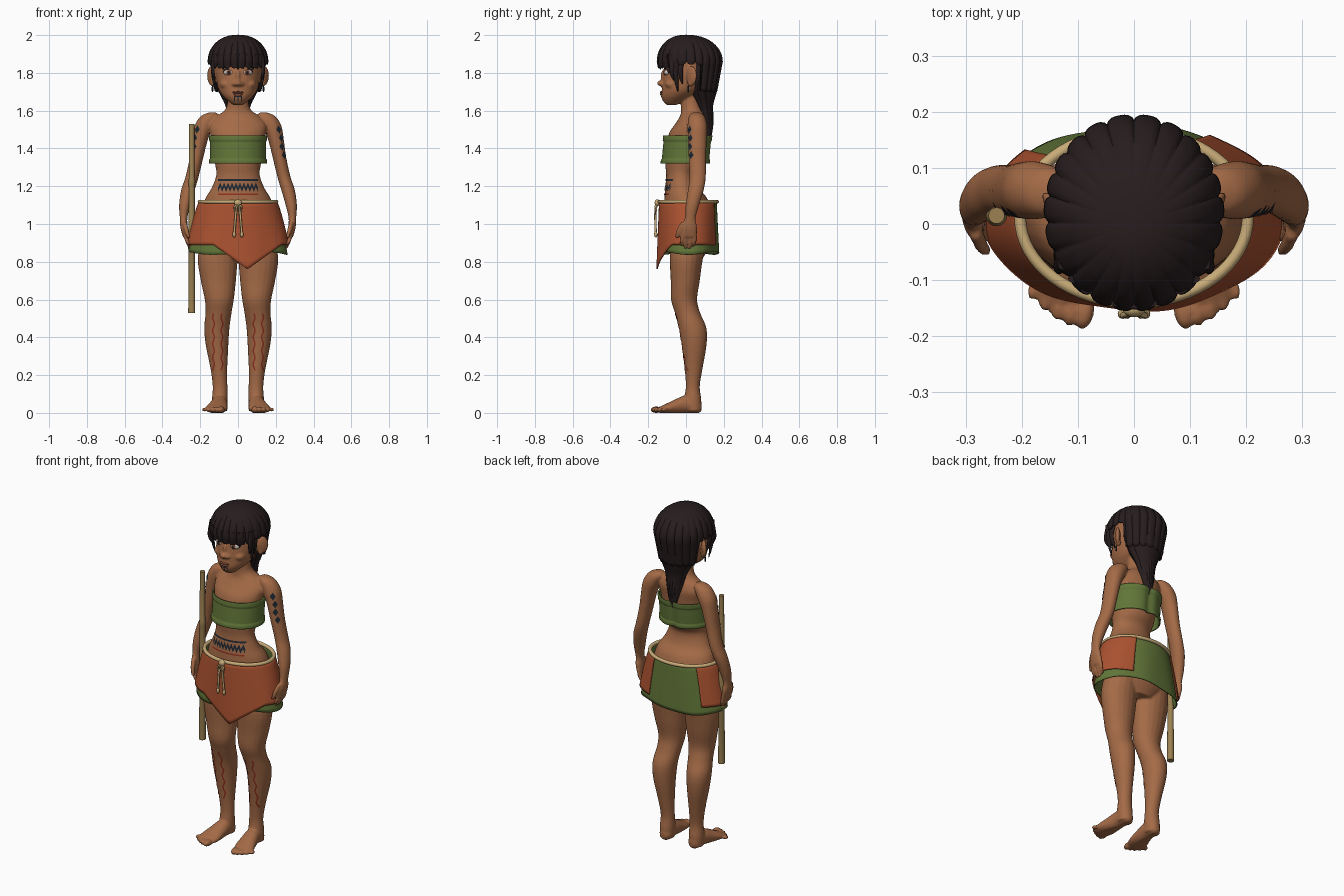
import bpy, bmesh, math
from math import sin, cos, pi, radians, exp
from mathutils import Vector, Matrix
from mathutils.bvhtree import BVHTree

cube = bpy.data.objects.get("Cube")
if cube:
    bpy.data.objects.remove(cube)


def material(name, r, g, b):
    m = bpy.data.materials.new(name)
    m.use_nodes = True
    m.diffuse_color = (r, g, b, 1)
    bsdf = next(n for n in m.node_tree.nodes if n.type == 'BSDF_PRINCIPLED')
    bsdf.inputs["Base Color"].default_value = (r, g, b, 1)
    bsdf.inputs["Roughness"].default_value = 0.8
    return m


skin = material("brown skin", .37, .145, .062)
hair = material("dark hair", .02, .012, .013)
green = material("green cloth", .12, .18, .04)
orange = material("orange cloth", .41, .085, .03)
rope = material("pale rope", .58, .41, .19)
wood = material("staff wood", .33, .22, .085)
navy = material("navy ink", .012, .02, .032)
red = material("red paint", .28, .03, .015)
white = material("eye white", .6, .55, .5)
brown = material("lip brown", .22, .075, .04)


def finish(name, bm, mat, angle=50):
    bmesh.ops.recalc_face_normals(bm, faces=bm.faces)
    mesh = bpy.data.meshes.new(name)
    bm.to_mesh(mesh)
    bm.free()
    obj = bpy.data.objects.new(name, mesh)
    bpy.context.collection.objects.link(obj)
    mesh.materials.append(mat)
    bpy.ops.object.select_all(action='DESELECT')
    obj.select_set(True)
    bpy.context.view_layer.objects.active = obj
    bpy.ops.object.shade_smooth_by_angle(angle=radians(angle))
    return obj


def spline(a, b, c, d, t):
    return [q + t * (r - p + t * (2*p - 5*q + 4*r - s + t * (3*(q - r) + s - p))) / 2
            for p, q, r, s in zip(a, b, c, d)]


def loft(bm, rings, axis='z', side=1, n=20, steps=4):
    """Closed smooth body through elliptical rings (x, y, z, radius, radius)."""
    path = []
    for i in range(len(rings) - 1):
        quad = [rings[min(max(i + k, 0), len(rings) - 1)] for k in (-1, 0, 1, 2)]
        path += [spline(*quad, j / steps) for j in range(steps)]
    path.append(rings[-1])
    loops = []
    for x, y, z, ra, rb in path:
        loop = []
        for k in range(n):
            u, v = ra * cos(2*pi*k/n), rb * sin(2*pi*k/n)
            off = Vector((u, v, 0)) if axis == 'z' else Vector((u, 0, v))
            loop.append(bm.verts.new(Vector((x * side, y, z)) + off))
        loops.append(loop)
    for a, b in zip(loops, loops[1:]):
        for k in range(n):
            bm.faces.new((a[k], a[(k+1) % n], b[(k+1) % n], b[k]))
    bm.faces.new(loops[0])
    bm.faces.new(loops[-1])


def ball(bm, center, size, turn=0):
    m = Matrix.Translation(center) @ Matrix.Rotation(turn, 4, 'Z') @ Matrix.Diagonal((*size, 1))
    bmesh.ops.create_uvsphere(bm, u_segments=20, v_segments=14, radius=1, matrix=m)


def sheet(name, mat, fn, nu, nv, thick):
    """Cloth or hair surface from a function of two parameters."""
    bm = bmesh.new()
    g = [[bm.verts.new(fn(i / nu, j / nv)) for j in range(nv + 1)] for i in range(nu + 1)]
    for i in range(nu):
        for j in range(nv):
            bm.faces.new((g[i][j], g[i+1][j], g[i+1][j+1], g[i][j+1]))
    bmesh.ops.remove_doubles(bm, verts=bm.verts, dist=.0001)
    obj = finish(name, bm, mat)
    mod = obj.modifiers.new("thickness", 'SOLIDIFY')
    mod.thickness, mod.offset = thick, 0
    return obj


# Torso, head and limbs, fused into one skin
bm = bmesh.new()
loft(bm, [(0, .01, .82, .1, .08), (0, .01, .9, .19, .12), (0, .01, 1.03, .195, .13),
          (0, 0, 1.13, .175, .115), (0, -.02, 1.19, .14, .09), (0, -.025, 1.26, .115, .08),
          (0, -.01, 1.32, .122, .1), (0, -.002, 1.4, .136, .104), (0, .01, 1.48, .148, .1),
          (0, .028, 1.53, .15, .085), (0, .036, 1.57, .115, .068), (0, .032, 1.6, .072, .058),
          (0, .025, 1.64, .056, .052), (0, .02, 1.72, .05, .05)], n=32)
loft(bm, [(0, -.075, 1.63, .025, .025), (0, -.07, 1.645, .045, .048), (0, -.045, 1.675, .078, .085),
          (0, -.02, 1.71, .102, .108), (0, 0, 1.76, .114, .125), (0, .02, 1.82, .122, .137),
          (0, .02, 1.89, .115, .13), (0, .02, 1.94, .08, .095), (0, .02, 1.96, .02, .03)], n=32)
ball(bm, (0, -.134, 1.745), (.02, .02, .015))
ball(bm, (0, -.121, 1.775), (.012, .014, .04))
ball(bm, (0, -.11, 1.69), (.036, .024, .022))
ball(bm, (0, -.096, 1.652), (.026, .022, .017))
for s in (1, -1):
    ball(bm, (.019*s, -.127, 1.741), (.013, .014, .011))
    ball(bm, (.062*s, -.075, 1.74), (.034, .035, .026))
    ball(bm, (.14*s, .03, 1.785), (.013, .034, .052), -.7*s)
    ball(bm, (.132*s, .025, 1.745), (.013, .018, .018))
    # Arm, palm, thumb and fingers
    loft(bm, [(.135, .055, 1.59, .02, .02), (.15, .057, 1.57, .048, .042), (.178, .06, 1.52, .052, .052),
              (.2, .06, 1.45, .042, .05), (.22, .06, 1.35, .036, .046), (.243, .062, 1.25, .035, .043),
              (.265, .052, 1.18, .036, .042), (.282, .034, 1.1, .03, .036), (.288, .022, 1.03, .02, .029),
              (.285, .016, .98, .02, .043), (.277, .014, .93, .014, .042)], side=s)
    loft(bm, [(.283, -.012, 1.01, .012, .016), (.272, -.038, .965, .012, .014),
              (.262, -.048, .925, .008, .009)], side=s, n=12)
    for i, tip in enumerate((.885, .868, .866, .882)):
        y = -.018 + .022 * i
        loft(bm, [(.28, y, .96, .011, .011), (.27, y - .003, .91, .011, .0105),
                  (.252, y - .008, tip, .007, .007)], side=s, n=12)
    # Leg, foot and toes
    loft(bm, [(.1, .02, .95, .09, .1), (.108, .002, .82, .105, .088), (.104, -.004, .7, .093, .077),
              (.099, -.01, .6, .077, .069), (.103, .008, .53, .069, .067), (.112, .035, .45, .067, .073),
              (.111, .043, .36, .06, .066), (.101, .04, .23, .044, .047), (.095, .036, .14, .039, .037),
              (.096, .036, .07, .042, .045), (.096, .04, .01, .04, .04)], side=s)
    loft(bm, [(.095, .083, .032, .015, .02), (.095, .06, .034, .036, .037), (.098, 0, .045, .043, .047),
              (.105, -.05, .035, .05, .04), (.114, -.1, .024, .058, .027),
              (.12, -.14, .016, .052, .016)], 'y', s)
    for i in range(5):
        w = .021 - .0022 * i
        ball(bm, ((.088 + .023*i)*s, -.158 + .0025*i*i, .017), (w*.8, w*1.45, w*.85), .2*s)
body = finish("skin_body", bm, skin)
remesh = body.modifiers.new("fuse", 'REMESH')
remesh.mode, remesh.voxel_size, remesh.use_smooth_shade = 'VOXEL', .006, True
relax = body.modifiers.new("relax", 'SMOOTH')
relax.iterations, relax.factor = 3, .5
fused = bpy.data.meshes.new_from_object(body.evaluated_get(bpy.context.evaluated_depsgraph_get()))
body.modifiers.clear()
body.data = fused
if not fused.materials:
    fused.materials.append(skin)
for v in fused.vertices:
    v.co.z = max(v.co.z, 0)
for p in fused.polygons:
    p.use_smooth = True
surface = BVHTree.FromPolygons([v.co for v in fused.vertices], [p.vertices for p in fused.polygons])


def paint(name, mat, polys, look=(0, 1, 0)):
    """Thin plates laid on the skin, seen along the look direction."""
    look = Vector(look).normalized()
    bm = bmesh.new()
    for poly in polys:
        hits = [surface.ray_cast(Vector(p) - look * .4, look)[0] for p in poly]
        if None not in hits:
            face = bm.faces.new([bm.verts.new(h - look * .003) for h in hits])
            face.normal_update()
            if face.normal.dot(look) > 0:
                face.normal_flip()
    mesh = bpy.data.meshes.new(name)
    bm.to_mesh(mesh)
    bm.free()
    mesh.materials.append(mat)
    bpy.context.collection.objects.link(bpy.data.objects.new(name, mesh))


def stroke(points, width):
    w = Vector(width)
    pts = [Vector(p) for p in points]
    return [(p - w, p + w, q + w, q - w) for p, q in zip(pts, pts[1:])]


# Painted belly, chin, arm and leg marks
across = [-.105 + .0105 * i for i in range(21)]
paint("belly_line", navy, stroke([(x, 0, 1.232) for x in across], (0, 0, .005)))
paint("belly_red_line", red, stroke([(x, 0, 1.158) for x in across], (0, 0, .004)))
zigzag = [(x, 0, 1.182 + .026 * (i % 2)) for i, x in enumerate(across)]
paint("belly_zigzag", navy, stroke(zigzag, (0, 0, .012)))
chin = stroke([(-.02, 0, 1.675), (0, 0, 1.675), (.02, 0, 1.675)], (0, 0, .002))
for x in (-.018, 0, .018):
    chin += stroke([(x, 0, z) for z in (1.675, 1.665, 1.655, 1.648)], (.002, 0, 0))
paint("chin_mark", navy, chin)
for s, label in ((1, "left"), (-1, "right")):
    marks = []
    for i, z in enumerate((1.5, 1.455, 1.41, 1.365)):
        x, y, r = .2 + .01 * i, .03 + .006 * (i % 2), .022
        marks.append([(x*s, y, z + r), ((x - .007)*s, y - .014, z), (x*s, y, z - r),
                      ((x + .007)*s, y + .014, z)])
    paint(label + "_arm_diamonds", navy, marks, (-s, .7, 0))
    stripes = []
    for x0 in (.085, .13):
        stripes += stroke([((x0 + .005 * sin(i * 1.1)) * s, 0, .525 - .0125 * i) for i in range(25)],
                          (.004, 0, 0))
    paint(label + "_shin_stripes", red, stripes)
    paint(label + "_brow", hair, stroke([((.022 + .01*i)*s, 0, 1.832 + .006*sin(i*.7)) for i in range(6)],
                                        (0, 0, .004)))
    # Eyes
    for part, mat, y, size in (("lash", hair, -.0955, (.03, .014, .02)),
                               ("eye", white, -.1, (.027, .016, .016)),
                               ("iris", brown, -.111, (.014, .007, .0145)),
                               ("pupil", hair, -.1155, (.008, .0042, .0085))):
        bm = bmesh.new()
        ball(bm, (.049*s, y, 1.802 + (.004 if part == "lash" else 0)), size, .22*s)
        finish(label + "_" + part, bm, mat)
    bm = bmesh.new()
    ball(bm, (.135*s, .012, 1.715), (.005, .005, .018))
    finish(label + "_earring", bm, navy)

bm = bmesh.new()
ball(bm, (0, -.129, 1.697), (.03, .009, .006))
ball(bm, (0, -.129, 1.686), (.025, .009, .007))
finish("lips", bm, brown)


# Hair cap with combed grooves
def cap(u, v):
    phi = (2*u - 1) * pi
    a = min(v / .6, 1) * pi / 2
    groove = (1 - abs(sin(11*phi + .5*sin(3*phi)))) ** 2
    turn = abs(phi)
    edge = 1.825 if turn < 1.15 else 1.845 if turn < 1.95 else 1.7
    drop = max(0, (v - .6) / .4) * (1.86 - edge - .02 * groove)
    r = sin(a) ** .9 * (1 - .06 * groove * sin(a)) * (1 - 1.1 * drop)
    return .157*r*sin(phi), .02 - .172*r*cos(phi) - .02*(1 - sin(a)), 1.86 + .138*cos(a) - drop


sheet("hair_cap", hair, cap, 176, 20, .008)

# Hanging back hair, side locks and fringe tips
bm = bmesh.new()
loft(bm, [(0, .06, 1.88, .12, .1), (0, .075, 1.78, .117, .1), (0, .088, 1.7, .09, .075),
          (0, .098, 1.63, .06, .046), (0, .112, 1.54, .042, .028), (0, .12, 1.47, .025, .016),
          (0, .12, 1.43, .006, .005)], n=28)
for i in range(-3, 4):
    bend = .006 * i * i
    loft(bm, [(.034*i, .15 - bend, 1.82, .024, .03), (.03*i, .137 - bend, 1.72, .021, .024),
              (.018*i, .128 - bend*.6, 1.63, .014, .017), (.011*i, .135 - bend*.4, 1.53, .01, .011),
              (.006*i, .127, 1.44 + .01*abs(i), .003, .003)], n=10)
finish("back_hair", bm, hair)
bm = bmesh.new()
for s in (1, -1):
    for y, tip in ((-.075, 1.76), (-.055, 1.7), (-.03, 1.74)):
        loft(bm, [(.125, y + .01, 1.9, .012, .016), (.134, y, 1.82, .01, .015),
                  (.127, y + .005, (tip + 1.8)/2, .007, .01), (.12, y + .012, tip, .002, .002)], side=s, n=10)
for i in range(-5, 6):
    a = i * .19
    x, y = .15 * sin(a), .02 - .163 * cos(a)
    loft(bm, [(x, y, 1.9, .014, .008), (x, y + .002, 1.85, .013, .008),
              (x*.98, y + .008, 1.818 + .006*(i % 3), .003, .003)], n=10)
finish("hair_locks", bm, hair)


# Chest band with rolled hems
def band(u, v):
    phi = (2*u - 1) * pi
    hem = .005 if v < .13 or v > .8 else 0
    dent = 1 - .1 * exp(-((abs(phi) - pi) / .16) ** 2)
    return (.144 + hem)*sin(phi), .014*v - .002 - (.124 + hem)*dent*cos(phi), 1.32 + .148*v


sheet("chest_band", green, band, 72, 24, .008)


# Wrapped skirts
def wrap(start, end, grow, bottom):
    def fn(u, v):
        phi = radians(start + (end - start) * u)
        x = (.197 + grow + .063 * v ** .8) * sin(phi)
        ripple = 1 + .02 * v * sin(7 * phi)
        y = .014 - (.146 + grow + .012 * v) * ripple * cos(phi)
        return x, y, 1.115 + (bottom(phi, x) - 1.115) * v
    return fn


def pointed(phi, x):
    tip = max(0, 1 - abs(x - .05) / .18) if cos(phi) > 0 else 0
    return .89 - .13 * tip


sheet("under_skirt", green, wrap(-180, 180, 0, lambda phi, x: .845 + .008*sin(3*phi)), 96, 14, .006)
sheet("over_skirt", orange, wrap(-134, 150, .008, pointed), 110, 14, .006)


# Rope belt, knot and hanging cords
def cord(name, points, radius, closed=False):
    data = bpy.data.curves.new(name, 'CURVE')
    data.dimensions, data.bevel_depth, data.bevel_resolution = '3D', radius, 3
    data.use_fill_caps = True
    sp = data.splines.new('POLY')
    sp.points.add(len(points) - 1)
    for p, co in zip(sp.points, points):
        p.co = (*co, 1)
    sp.use_cyclic_u = closed
    sp.use_smooth = True
    data.materials.append(rope)
    bpy.context.collection.objects.link(bpy.data.objects.new(name, data))


loop = [2 * pi * i / 64 for i in range(64)]
cord("rope_belt", [(.203*sin(a), .012 - .152*cos(a), 1.118) for a in loop], .0105, True)
bm = bmesh.new()
ball(bm, (0, -.152, 1.112), (.02, .014, .018))
for s in (1, -1):
    cord("belt_cord", [(.004*s, -.155, 1.11), (.012*s, -.163, 1.05), (.02*s, -.16, .95)], .006)
    cord("belt_bow", [(.0, -.155, 1.11), (.02*s, -.163, 1.09), (.016*s, -.163, 1.05), (.003*s, -.16, 1.1)], .005)
    ball(bm, (.02*s, -.16, .945), (.009, .009, .016))
finish("belt_knot", bm, rope)

# Walking staff with cane joints
bm = bmesh.new()
staff = [(.53, .0185), (.86, .017), (.87, .02), (.88, .0165), (1.21, .016), (1.225, .019),
         (1.24, .0155), (1.53, .0145)]
loft(bm, [(-.245, .015, z, r, r) for z, r in staff], n=16, steps=1)
finish("staff", bm, wood, 30)
